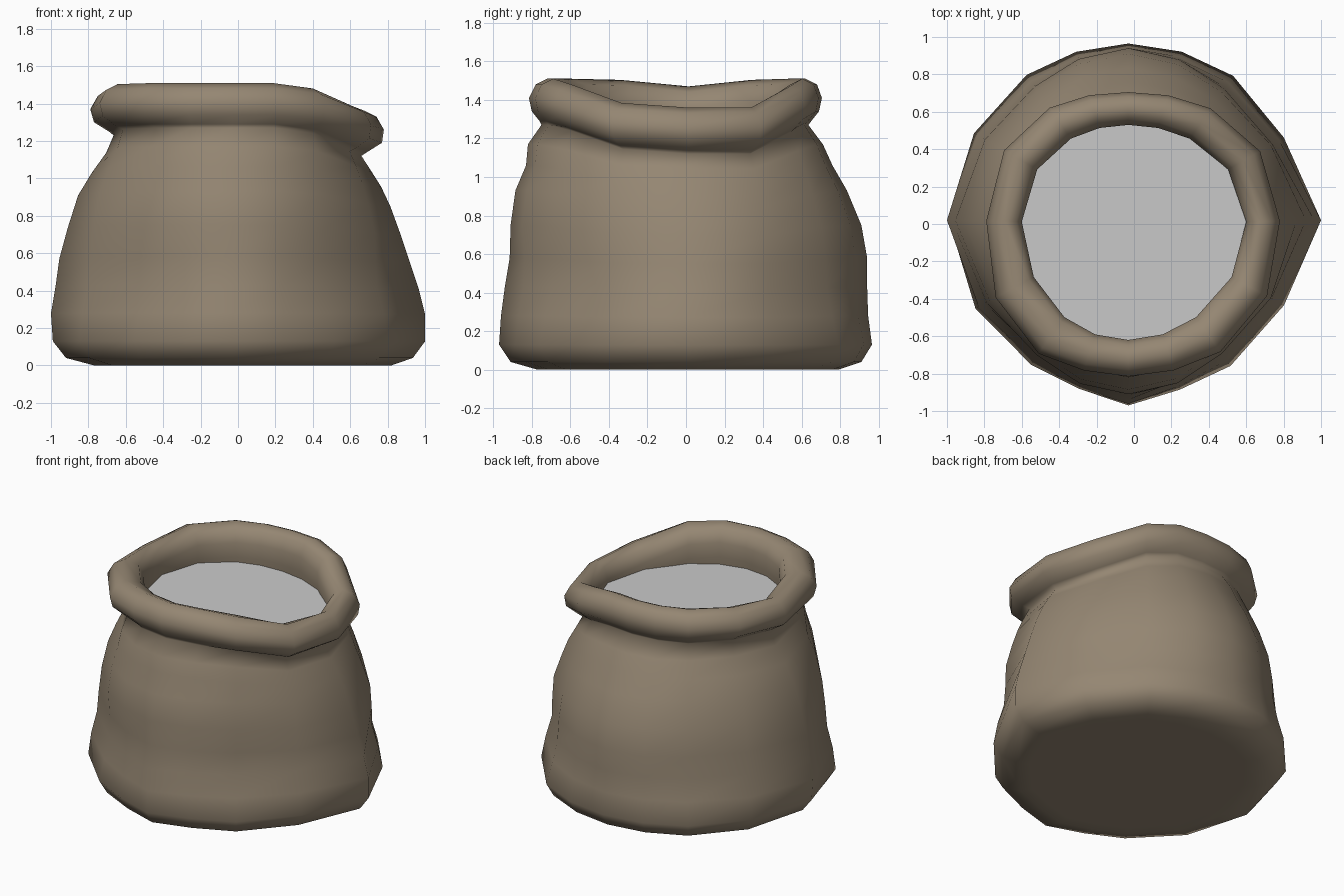
import bpy
import bmesh
import math

if "Cube" in bpy.data.objects:
    bpy.data.objects.remove(bpy.data.objects["Cube"])


def material(name, rgb):
    m = bpy.data.materials.new(name)
    m.diffuse_color = (*rgb, 1.0)
    m.use_nodes = True
    m.node_tree.nodes["Principled BSDF"].inputs["Base Color"].default_value = m.diffuse_color
    return m


cloth = material("brown cloth", (0.30, 0.24, 0.17))
grey = material("pale grey", (0.59, 0.59, 0.59))

# Sixteen uneven directions around the sack, from the right side round the back
quarter = [0, 29, 55, 73]
ANGLES = [math.radians(a) for a in
          quarter + [90] + [180 - a for a in reversed(quarter)]
          + [180 + a for a in quarter[1:]] + [270]
          + [360 - a for a in reversed(quarter[1:])]]
ANGLES = ANGLES[:16]
# Extra pinch per direction, for the belly folds and for the rim
FOLD = [0, .055, 0, 0, 0, 0, -.01, .0, 0, .01, .035, .045, 0, .04, .03, .055]
RIM = [0, 0, 0, 0, 0, 0, 0, 0, 0, -.03, -.03, 0, 0, 0, -.02, -.02]


def dip(a):
    """How far the mouth sags at this direction (mostly on the right side)."""
    t = max(0.0, min(1.0, (math.cos(a) - 0.42) / 0.45))
    amount = 0.15 - 0.05 * max(0.0, -math.sin(a))
    return amount * t * t * (3 - 2 * t) + 0.04 * max(0.0, -math.cos(a)) ** 14


def point(a, east, north, west, south, pinch):
    """Blend the four side radii and pull in the diagonals."""
    c, s = math.cos(a), math.sin(a)
    r = (east if c > 0 else west) * c * c + (north if s > 0 else south) * s * s
    r *= 1 - pinch * math.sin(2 * a) ** 2
    return r * c - 0.03 * s * s, r * s + 0.02 * c * c * abs(r)


def make(name, bm, mat, smooth):
    me = bpy.data.meshes.new(name)
    bm.to_mesh(me)
    bm.free()
    me.materials.append(mat)
    for p in me.polygons:
        p.use_smooth = smooth
    ob = bpy.data.objects.new(name, me)
    bpy.context.collection.objects.link(ob)
    return ob


# Profile rows: height, radius right / back / left / front, diagonal pinch
ROWS = [
    (0.00, 0.82, 0.79, 0.77, 0.77, 0.00),
    (0.04, 0.935, 0.91, 0.92, 0.91, 0.01),
    (0.13, 1.00, 0.965, 0.99, 0.97, 0.02),
    (0.28, 1.00, 0.945, 1.00, 0.96, 0.055),
    (0.43, 0.965, 0.94, 0.975, 0.94, 0.075),
    (0.58, 0.92, 0.94, 0.955, 0.915, 0.07),
    (0.75, 0.87, 0.91, 0.91, 0.91, 0.055),
    (0.93, 0.815, 0.835, 0.855, 0.885, 0.045),
    (1.06, 0.765, 0.76, 0.78, 0.83, 0.02),
    (1.17, 0.71, 0.71, 0.705, 0.82, 0.01),
    (1.27, 0.66, 0.635, 0.665, 0.75, -0.02),
    # rolled rim
    (1.29, 0.69, 0.65, 0.69, 0.76, -0.03),
    (1.34, 0.77, 0.69, 0.77, 0.80, -0.03),
    (1.41, 0.78, 0.705, 0.79, 0.815, -0.03),
    (1.48, 0.74, 0.68, 0.75, 0.78, -0.03),
    (1.51, 0.68, 0.62, 0.69, 0.72, -0.02),
    (1.48, 0.63, 0.56, 0.63, 0.65, 0.0),
    (1.40, 0.60, 0.53, 0.60, 0.62, 0.0),
    (1.30, 0.60, 0.53, 0.60, 0.62, 0.0),
    (1.22, 0.61, 0.54, 0.61, 0.63, 0.0),
]

# Sack body with rolled mouth
bm = bmesh.new()
rings = []
for k, (z, e, nn, w, s, pinch) in enumerate(ROWS):
    ring = []
    for i, a in enumerate(ANGLES):
        extra = FOLD[i] if k < 6 else (RIM[i] if 10 < k < 16 else 0.0)
        if k == 5:
            extra *= 0.5
        x, y = point(a, e, nn, w, s, pinch)
        x, y = x * (1 - extra), y * (1 - extra)
        h = z - dip(a) * min(1.0, z / 1.27) ** 2
        ring.append(bm.verts.new((x, y, h)))
    rings.append(ring)
n = len(ANGLES)
for lo, hi in zip(rings, rings[1:]):
    for i in range(n):
        j = (i + 1) % n
        bm.faces.new((lo[i], lo[j], hi[j], hi[i]))
inset = [bm.verts.new((v.co.x * 0.9, v.co.y * 0.9, 0.0)) for v in rings[0]]
for i in range(n):
    j = (i + 1) % n
    bm.faces.new((inset[i], inset[j], rings[0][j], rings[0][i]))
bm.faces.new(list(reversed(inset)))
make("sack", bm, cloth, True)

# Flat fill inside the mouth
bm = bmesh.new()
disc = []
for a in ANGLES:
    x, y = point(a, 0.62, 0.55, 0.62, 0.64, 0.0)
    disc.append(bm.verts.new((x, y, 1.25 - 0.04 * x)))
bm.faces.new(disc)
make("sack_contents", bm, grey, False)
